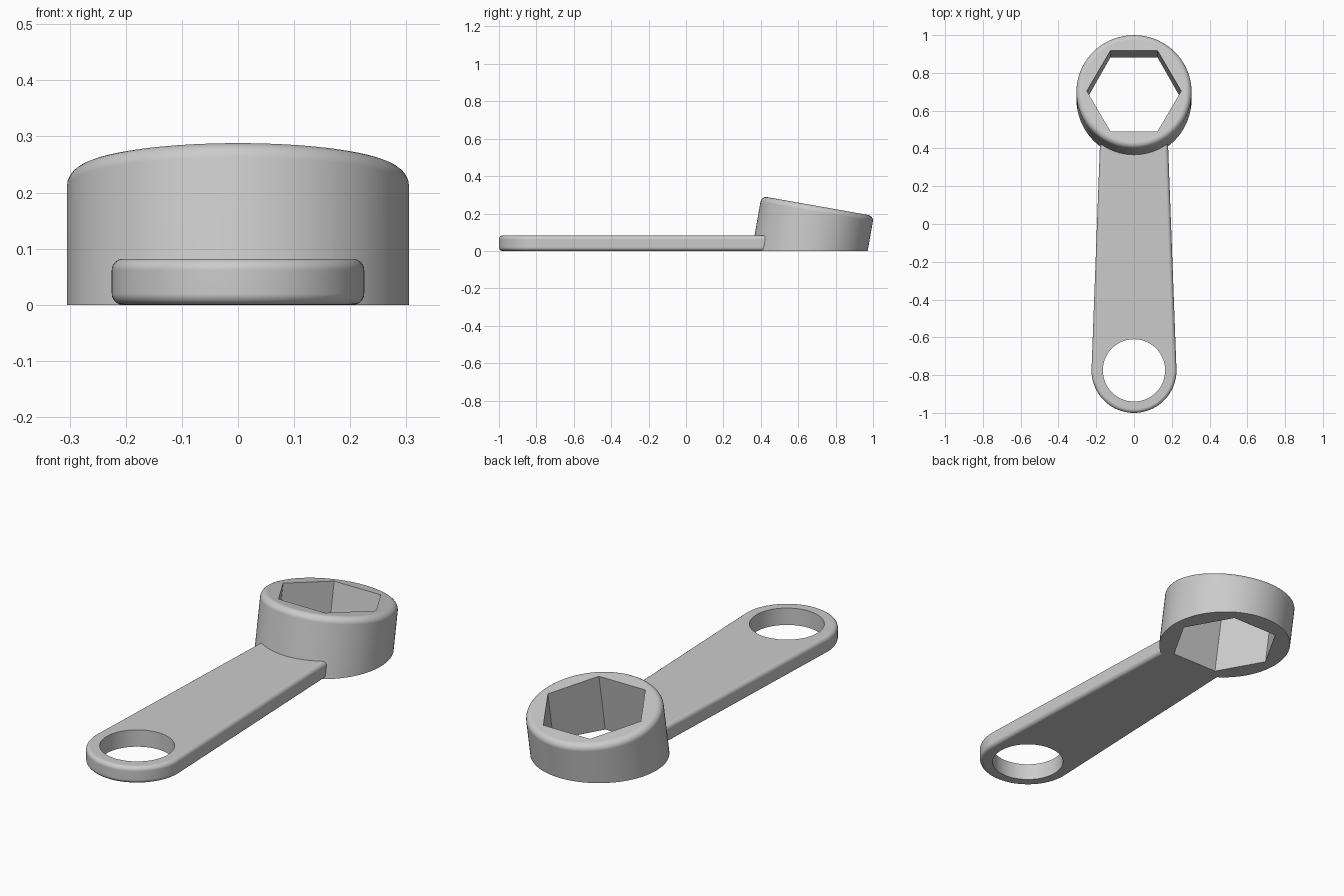
import bpy, bmesh, math
from mathutils import Matrix, Vector

cube = bpy.data.objects.get("Cube")
if cube:
    bpy.data.objects.remove(cube)

TILT = math.radians(10)
HEAD_TOP = Vector((0, 0.704, 0.24))
HEAD_R, HEX_R = 0.305, 0.25
EYE_Y, EYE_R, HOLE_R = -0.775, 0.225, 0.165
THICK, NECK_Y = 0.082, 0.48

steel = bpy.data.materials.new("grey_steel")
steel.use_nodes = True
GREY = (0.6, 0.6, 0.6, 1)
steel.diffuse_color = GREY
steel.node_tree.nodes["Principled BSDF"].inputs["Base Color"].default_value = GREY


def make_object(name, bm):
    bmesh.ops.recalc_face_normals(bm, faces=bm.faces)
    mesh = bpy.data.meshes.new(name)
    bm.to_mesh(mesh)
    bm.free()
    mesh.materials.append(steel)
    obj = bpy.data.objects.new(name, mesh)
    bpy.context.collection.objects.link(obj)
    return obj


def prism(points, bottom, top):
    bm = bmesh.new()
    face = bm.faces.new([bm.verts.new((x, y, bottom)) for x, y in points])
    ext = bmesh.ops.extrude_face_region(bm, geom=[face])["geom"]
    verts = [g for g in ext if isinstance(g, bmesh.types.BMVert)]
    bmesh.ops.translate(bm, verts=verts, vec=(0, 0, top - bottom))
    return bm


def ring(radius, count, cy=0):
    steps = [math.tau * i / count for i in range(count)]
    return [(radius * math.cos(a), cy + radius * math.sin(a)) for a in steps]


def round_edges(bm, edges, radius):
    bmesh.ops.bevel(bm, geom=edges, offset=radius, offset_type='OFFSET',
                    segments=6, profile=0.5, affect='EDGES')


def combine(target, tool, operation):
    mod = target.modifiers.new(operation, 'BOOLEAN')
    mod.operation, mod.solver, mod.object = operation, 'EXACT', tool
    bpy.context.view_layer.objects.active = target
    bpy.ops.object.modifier_apply(modifier=mod.name)
    bpy.data.objects.remove(tool)


# Tilted frame shared by the head and its socket
tilted = Matrix.Translation(HEAD_TOP) @ Matrix.Rotation(-TILT, 4, 'X')

# Head: tilted cylinder with a rounded top rim, cut flat at the ground
bm = prism(ring(HEAD_R, 96), -0.5, 0)
round_edges(bm, [e for e in bm.edges if all(v.co.z > -0.01 for v in e.verts)], 0.03)
bm.transform(tilted)
cut = bmesh.ops.bisect_plane(bm, geom=bm.verts[:] + bm.edges[:] + bm.faces[:],
                             plane_co=(0, 0, 0), plane_no=(0, 0, 1), clear_inner=True)
rim = [g for g in cut["geom_cut"] if isinstance(g, bmesh.types.BMEdge)]
bmesh.ops.contextual_create(bm, geom=rim)
wrench = make_object("ring_wrench", bm)

# Handle: tapered bar with a round end and softened outer edges
arc = [math.pi + math.pi * i / 48 for i in range(49)]
outline = [(EYE_R * math.cos(a), EYE_Y + EYE_R * math.sin(a)) for a in arc]
outline += [(0.178, NECK_Y), (-0.178, NECK_Y)]
bm = prism(outline, 0, THICK)
round_edges(bm, [e for e in bm.edges
                 if abs(e.verts[0].co.z - e.verts[1].co.z) < 1e-4
                 and min(v.co.y for v in e.verts) < NECK_Y - 0.01], 0.02)
handle = make_object("handle", bm)
combine(wrench, handle, 'UNION')

# Hexagonal socket and hanging hole
bm = prism(ring(HEX_R, 6), -0.6, 0.3)
bm.transform(tilted)
combine(wrench, make_object("socket_cutter", bm), 'DIFFERENCE')
hole = make_object("hole_cutter", prism(ring(HOLE_R, 64, EYE_Y), -0.2, 0.3))
combine(wrench, hole, 'DIFFERENCE')

# Smooth curves, crisp edges, flat faces kept flat
bpy.ops.object.select_all(action='DESELECT')
wrench.select_set(True)
bpy.context.view_layer.objects.active = wrench
bpy.ops.object.shade_smooth_by_angle(angle=math.radians(30))
weighted = wrench.modifiers.new("even_shading", 'WEIGHTED_NORMAL')
weighted.keep_sharp = True
